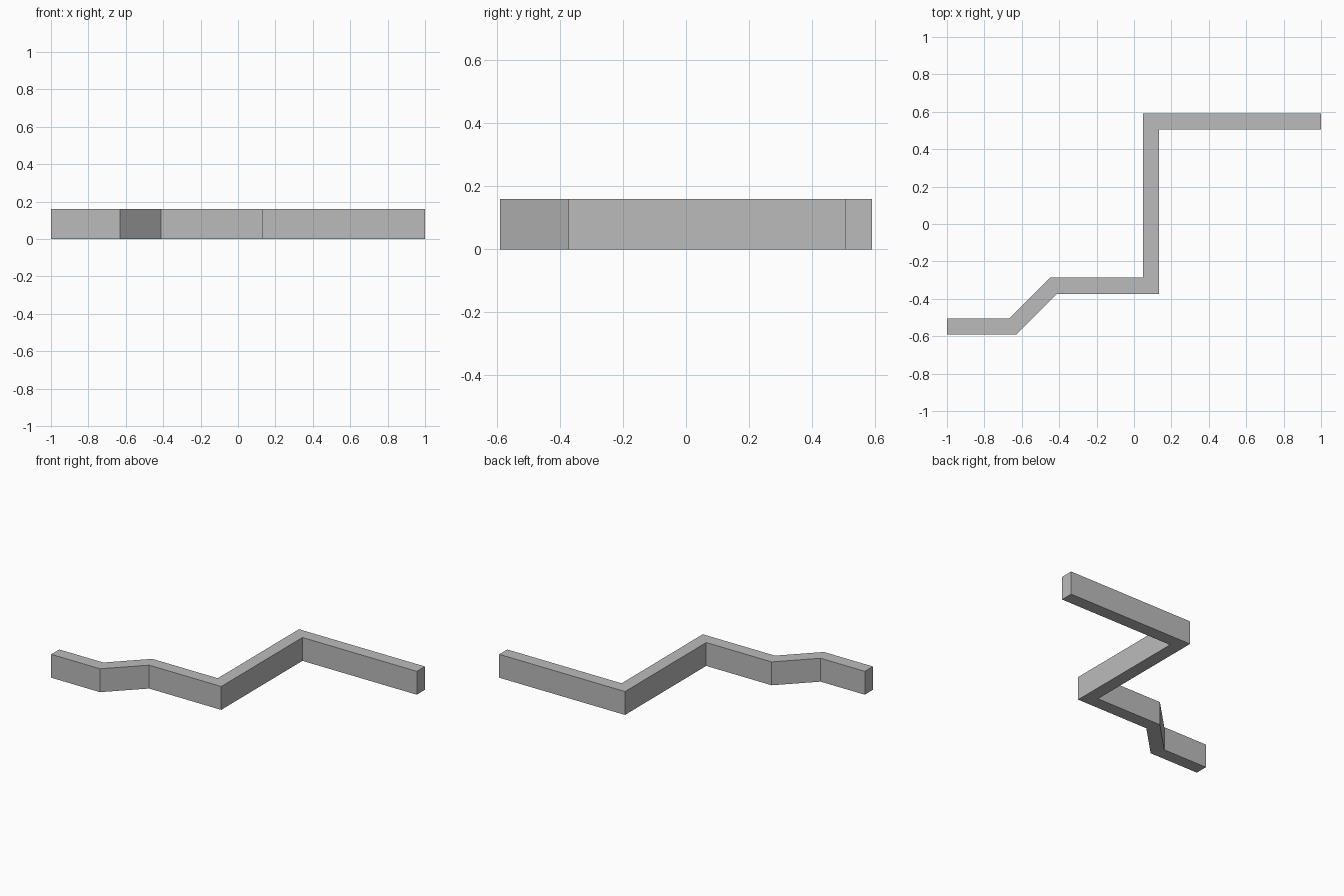
import bpy
import bmesh
from mathutils import Vector

cube = bpy.data.objects.get("Cube")
if cube:
    bpy.data.objects.remove(cube, do_unlink=True)

HEIGHT, HALF = 0.16, 0.0435

# Plain grey wall finish
grey = bpy.data.materials.new("wall_grey")
grey.use_nodes = True
colour = (0.5, 0.5, 0.5, 1)
grey.diffuse_color = colour
grey.node_tree.nodes["Principled BSDF"].inputs["Base Color"].default_value = colour

# Centre line of the wall, from its right end to its left end
path = [Vector(p) for p in ((-1, -0.548), (-0.648, -0.548), (-0.43, -0.33),
                            (0.091, -0.33), (0.091, 0.548), (1, 0.548))]


def mitre(i):
    """Sideways offset at a path point, mitred at the bends."""
    dirs = [(b - a).normalized() for a, b in zip(path, path[1:])]
    before, after = dirs[max(i - 1, 0)], dirs[min(i, len(dirs) - 1)]
    n1, n2 = Vector((-before.y, before.x)), Vector((-after.y, after.x))
    return (n1 + n2) * HALF / (1 + n1.dot(n2))


# Sweep a rectangular section along the path, then close both ends
bm = bmesh.new()
rings = []
for i, p in enumerate(path):
    off = mitre(i)
    rings.append([bm.verts.new((*(p + off * side), z))
                  for side, z in ((1, 0), (-1, 0), (-1, HEIGHT), (1, HEIGHT))])
for a, b in zip(rings, rings[1:]):
    for k in range(4):
        j = (k + 1) % 4
        bm.faces.new((a[k], a[j], b[j], b[k]))
for end in (rings[0], rings[-1]):
    bm.faces.new(end)
bmesh.ops.recalc_face_normals(bm, faces=bm.faces)

mesh = bpy.data.meshes.new("zigzag_wall")
bm.to_mesh(mesh)
bm.free()
mesh.materials.append(grey)
wall = bpy.data.objects.new("zigzag_wall", mesh)
bpy.context.collection.objects.link(wall)
